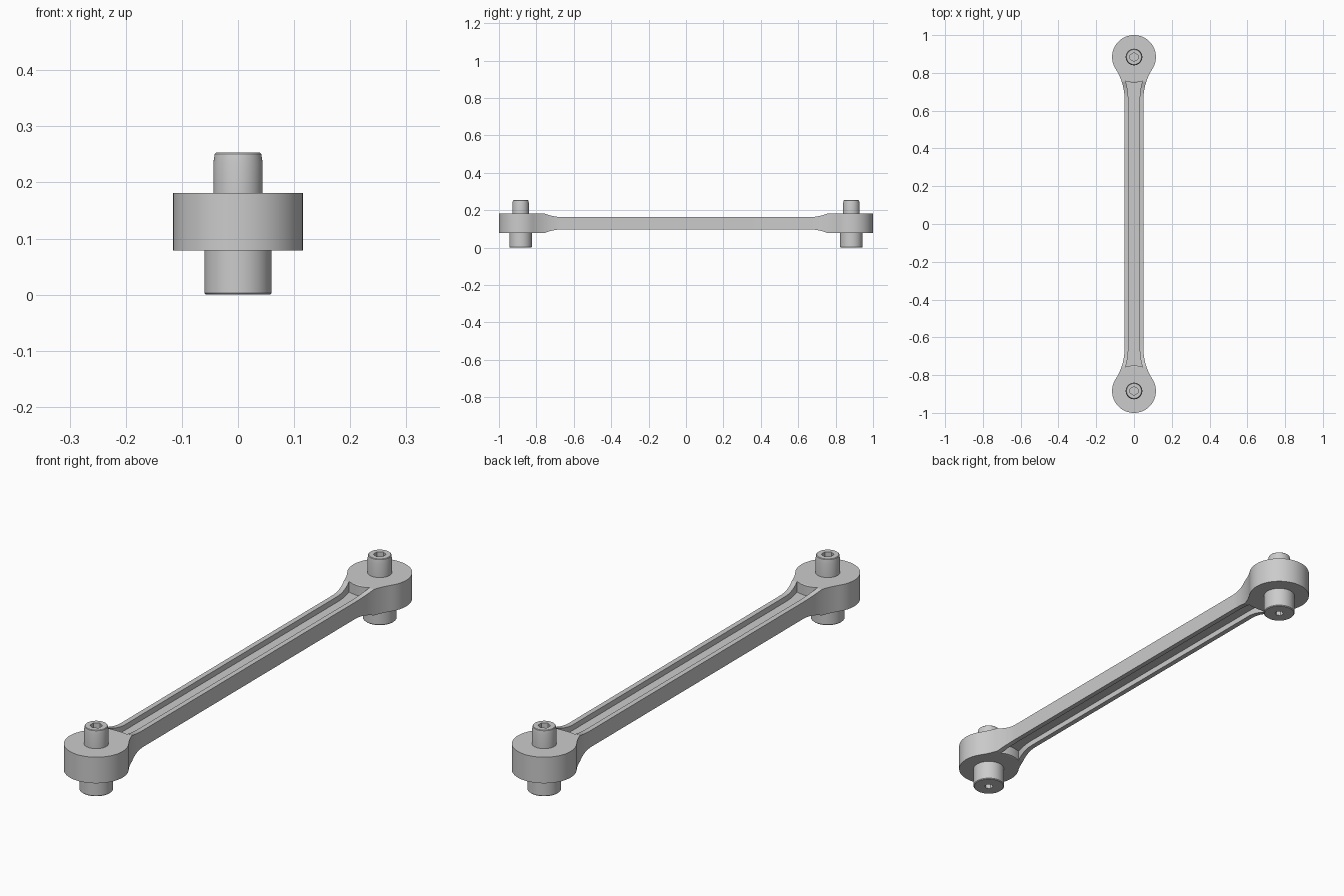
import bpy, bmesh
from math import sin, cos, pi, atan2, asin

if "Cube" in bpy.data.objects:
    bpy.data.objects.remove(bpy.data.objects["Cube"])

MID = 0.13            # mid height of the rod
BOSS_Y, BOSS_R = 0.884, 0.116
FIL_X, FIL_Y, FIL_R = 0.347, 0.66, 0.297   # fillet blending beam into boss


def arc(cx, cy, r, a0, a1, n):
    return [(cx + r * cos(a0 + (a1 - a0) * i / n),
             cy + r * sin(a0 + (a1 - a0) * i / n)) for i in range(n + 1)]


def mirror4(q):
    """Closed loop from one quarter, mirrored in both axes."""
    r = q[::-1]
    pts = q + [(-a, b) for a, b in r] + [(-a, -b) for a, b in q] + [(a, -b) for a, b in r]
    return [p for i, p in enumerate(pts)
            if abs(p[0] - pts[i - 1][0]) + abs(p[1] - pts[i - 1][1]) > 1e-5]


def finish(name, bm):
    bmesh.ops.recalc_face_normals(bm, faces=bm.faces)
    me = bpy.data.meshes.new(name)
    bm.to_mesh(me)
    bm.free()
    ob = bpy.data.objects.new(name, me)
    bpy.context.collection.objects.link(ob)
    return ob


def prism(name, pts, place, t0, t1):
    bm = bmesh.new()
    lo, hi = ([bm.verts.new(place(a, b, t)) for a, b in pts] for t in (t0, t1))
    bm.faces.new(lo)
    bm.faces.new(hi)
    n = len(pts)
    for i in range(n):
        j = (i + 1) % n
        bm.faces.new((lo[i], lo[j], hi[j], hi[i]))
    return finish(name, bm)


def lathe(name, profile, y, seg=48):
    bm = bmesh.new()
    rings = [[bm.verts.new((r * cos(2 * pi * i / seg), y + r * sin(2 * pi * i / seg), z))
              for i in range(seg)] for r, z in profile]
    for a, b in zip(rings, rings[1:]):
        for i in range(seg):
            j = (i + 1) % seg
            bm.faces.new((a[i], a[j], b[j], b[i]))
    bm.faces.new(rings[0])
    bm.faces.new(rings[-1])
    return finish(name, bm)


def combine(ob, other, op):
    m = ob.modifiers.new(op, 'BOOLEAN')
    m.operation, m.solver, m.object = op, 'EXACT', other
    bpy.context.view_layer.objects.active = ob
    bpy.ops.object.modifier_apply(modifier=m.name)
    bpy.data.objects.remove(other, do_unlink=True)


def plan(a, b, t):
    return (a, b, t)


def side(a, b, t):
    return (t, b, MID + a)


# Plan outline: beam, fillet and round boss
t = atan2(FIL_Y - BOSS_Y, FIL_X)
quarter = arc(FIL_X, FIL_Y, FIL_R, pi, pi + t, 14) + arc(0, BOSS_Y, BOSS_R, t, pi / 2, 24)[1:]
rod = prism("connecting_rod", mirror4(quarter), plan, 0.0, 0.3)

# Side outline: thin beam swelling to the thick bosses
swell = [(0.283 - 0.25 * cos(a), FIL_Y + 0.25 * sin(a))
         for a in (asin(0.0944 / 0.25) * i / 10 for i in range(11))]
combine(rod, prism("side_profile", mirror4(swell + [(0.0515, 1.1)]), side, -0.2, 0.2), 'INTERSECT')

# Channels above and below the web
a_end = asin((0.757 - FIL_Y) / 0.317)
b_end = atan2(0.757 - BOSS_Y, 0.0453)
pocket = arc(FIL_X, FIL_Y, 0.317, pi, pi - a_end, 10) + arc(0, BOSS_Y, 0.135, b_end, -pi / 2, 5)[1:]
for s in (-1, 1):
    combine(rod, prism("channel", mirror4(pocket), plan, MID + s * 0.011, MID + s * 0.2), 'DIFFERENCE')

# Stepped pins with blind hexagonal sockets
for y in (-BOSS_Y, BOSS_Y):
    combine(rod, lathe("pin", [(0.057, 0), (0.06, 0.003), (0.06, 0.1), (0.044, 0.1),
                               (0.044, 0.235), (0.0415, 0.251), (0.0395, 0.253)], y), 'UNION')
    for r, z0, z1 in ((0.023, 0.2, 0.3), (0.017, -0.05, 0.05)):
        hexagon = arc(0, y, r, pi / 6, pi / 6 + 2 * pi * 5 / 6, 5)
        combine(rod, prism("socket", hexagon, plan, z0, z1), 'DIFFERENCE')

# Smooth the round walls, keep the edges crisp
bpy.ops.object.select_all(action='DESELECT')
rod.select_set(True)
bpy.context.view_layer.objects.active = rod
bpy.ops.object.shade_smooth_by_angle(angle=pi / 7)
